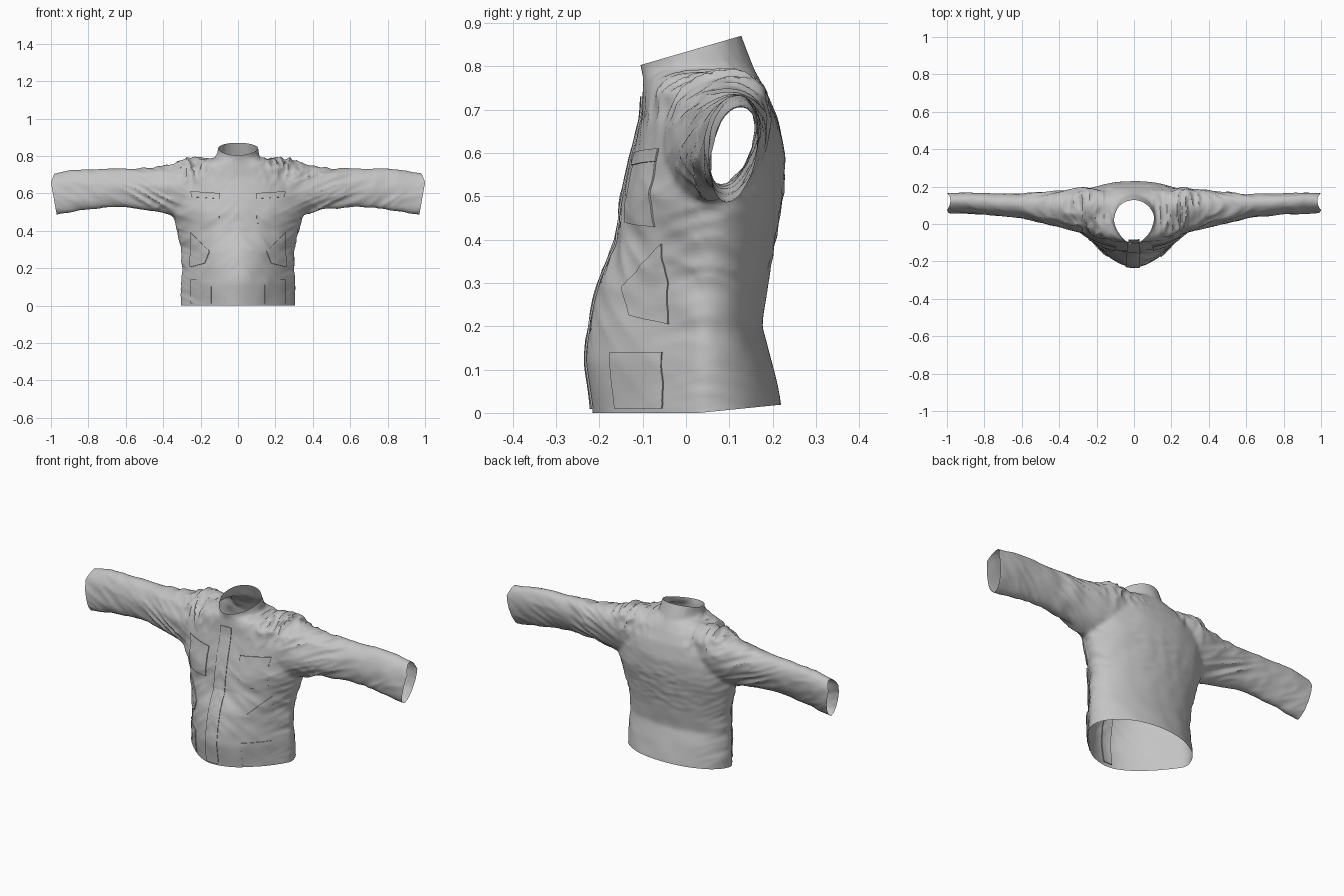
import bpy, bmesh, math
from mathutils import Vector, noise
from mathutils.bvhtree import BVHTree

if "Cube" in bpy.data.objects:
    bpy.data.objects.remove(bpy.data.objects["Cube"])

# One fabric colour
fabric = bpy.data.materials.new("grey fabric")
fabric.use_nodes = True
GREY = (0.55, 0.55, 0.55, 1)
fabric.diffuse_color = GREY
fabric.node_tree.nodes["Principled BSDF"].inputs["Base Color"].default_value = GREY
SIDES = 72


def make_object(name, bm):
    mesh = bpy.data.meshes.new(name)
    bm.to_mesh(mesh)
    bm.free()
    obj = bpy.data.objects.new(name, mesh)
    bpy.context.collection.objects.link(obj)
    mesh.materials.append(fabric)
    return obj


def loft(bm, rings):
    """Closed tube through rings of points."""
    loops = [[bm.verts.new(p) for p in ring] for ring in rings]
    for a, b in zip(loops, loops[1:]):
        for i in range(SIDES):
            j = (i + 1) % SIDES
            bm.faces.new((a[i], a[j], b[j], b[i]))
    bm.faces.new(loops[0])
    bm.faces.new(loops[-1])


def torso_ring(z, half, front, back, mid, taper):
    """Elliptical back; the front is a cosine bulge, narrower as taper grows."""
    pts = []
    for i in range(SIDES):
        a = math.tau * i / SIDES
        c, s = math.cos(a), math.sin(a)
        if s > 0:
            y = mid + s * (back - mid)
        else:
            y = mid - max(0, math.cos(c * math.pi / 2)) ** taper * (mid - front)
        pts.append((c * half, y, z))
    return pts


def sleeve_ring(side, x, front, back, low, high):
    """Ellipse that leans forward and narrows toward its underside."""
    pts = []
    for i in range(SIDES):
        a = math.tau * i / SIDES
        c, s = math.cos(a), math.sin(a)
        dz = (high - low) / 2 * s
        y = (front + back) / 2 + .14 * dz + (back - front) * .46 * c * (1 + .12 * s)
        pts.append((side * x, y, (low + high) / 2 + dz))
    return pts


# Torso and collar: height, half width, front, back, widest point, front taper
TORSO = [(-.05, .306, -.210, .228, .04, .83), (.03, .306, -.218, .218, .04, .83),
         (.12, .304, -.231, .198, .04, .83), (.2, .302, -.222, .176, .04, .83),
         (.3, .304, -.199, .19, .05, .78), (.4, .326, -.156, .206, .06, .63),
         (.5, .352, -.144, .226, .07, .48), (.6, .35, -.121, .228, .08, .46),
         (.68, .34, -.104, .213, .08, .46), (.74, .30, -.099, .186, .07, .5),
         (.775, .20, -.097, .166, .05, .65), (.79, .118, -.102, .157, .03, .7),
         (.95, .085, -.145, .10, .02, .7)]
# Sleeves: distance out, front, back, bottom, top
SLEEVE = [(.12, -.03, .18, .50, .78), (.27, -.06, .2, .465, .788),
          (.36, -.035, .187, .488, .752), (.45, -.007, .172, .51, .737),
          (.6, .028, .162, .53, .730), (.75, .043, .162, .521, .733),
          (.9, .053, .166, .496, .722), (1.06, .056, .164, .468, .692)]

raw = bmesh.new()
loft(raw, [torso_ring(*s) for s in TORSO])
for side in (-1, 1):
    loft(raw, [sleeve_ring(side, *s) for s in SLEEVE])
bmesh.ops.recalc_face_normals(raw, faces=raw.faces)
jacket = make_object("jacket_shell", raw)

# Fuse the tubes into one skin
remesh = jacket.modifiers.new("fuse", "REMESH")
remesh.mode = "VOXEL"
remesh.voxel_size = 0.009
fused = bpy.data.meshes.new_from_object(
    jacket.evaluated_get(bpy.context.evaluated_depsgraph_get()))
jacket.modifiers.clear()
bm = bmesh.new()
bm.from_mesh(fused)
bpy.data.meshes.remove(fused)
for _ in range(4):
    bmesh.ops.smooth_vert(bm, verts=bm.verts, factor=0.5,
                          use_axis_x=True, use_axis_y=True, use_axis_z=True)
bm.normal_update()


def bump(value, centre, width):
    return math.exp(-((value - centre) / width) ** 2)


def crease(x, y, z):
    """Sharp-valleyed noise, about -1 to 1."""
    return 1 - 3 * abs(noise.noise(Vector((x, y, z))))


def wrinkle(p):
    x = abs(p.x)
    d = .003 * noise.noise(p * 11)
    # bunched cloth over the shoulders
    d += .012 * bump(x, .24, .12) * bump(p.z, .77, .09) * crease(p.x * 22, p.y * 9, p.z * 14)
    # folds fanning from the armpits along the sleeves
    fold = p.z - .45 * x
    d += .007 * bump(x, .48, .17) * crease(p.x * 4, p.y * 6 + 5, fold * 24)
    d += .003 * bump(x, .85, .2) * crease(p.x * 7, p.y * 5, fold * 18)
    # drag lines on the front, ripples on the back
    if p.y < .03:
        d += .004 * bump(p.z, .38, .22) * crease(x * 6, 3, (p.z + .8 * x) * 12)
    else:
        d += .004 * bump(x, 0, .25) * bump(p.z, .45, .13) * noise.noise(Vector((p.x * 16, 7, p.z * 40)))
    return d


moves = [(v, v.normal * wrinkle(v.co)) for v in bm.verts]
for v, move in moves:
    v.co += move


# Open the hem, collar and cuffs
def trim(point, normal):
    bmesh.ops.bisect_plane(bm, geom=bm.verts[:] + bm.edges[:] + bm.faces[:],
                           plane_co=point, plane_no=normal, clear_outer=True)


trim((0, 0, 0), (0, 0, -1))
trim((0, .03, 0), (0, .1, -1))
trim((0, -.115, .80), (0, -.29, 1))
for side in (-1, 1):
    trim((side * .97, 0, .49), (side, 0, -.18))
    trim((side, 0, .66), (side, 0, .4))
bm.normal_update()
skin = BVHTree.FromBMesh(bm)
bm.to_mesh(jacket.data)
bm.free()
parts = [jacket]


def panel(name, corners, lift=.006, steps=20):
    """Thin patch laid on the front; corners are x, z pairs in order."""
    a, b, c, d = [Vector(k) for k in corners]
    pb = bmesh.new()
    grid = []
    for i in range(steps + 1):
        row = []
        for j in range(steps + 1):
            q = a.lerp(b, i / steps).lerp(d.lerp(c, i / steps), j / steps)
            hit, normal, _, _ = skin.ray_cast(Vector((q.x, -1, q.y)), Vector((0, 1, 0)))
            row.append(pb.verts.new(hit + normal * lift))
        grid.append(row)
    for i in range(steps):
        for j in range(steps):
            pb.faces.new((grid[i][j], grid[i + 1][j], grid[i + 1][j + 1], grid[i][j + 1]))
    obj = make_object(name, pb)
    solid = obj.modifiers.new("cloth thickness", "SOLIDIFY")
    solid.thickness = .004
    solid.offset = -1
    parts.append(obj)


# Front flap, its inner facing, and pockets
panel("front_placket", [(-.045, .01), (.03, .01), (.03, .73), (-.035, .73)], steps=50)
panel("inner_facing", [(-.03, .01), (.03, .01), (.03, .76), (-.03, .76)], lift=-.012, steps=50)
for side, label in ((-1, "right"), (1, "left")):
    def mirrored(*pts):
        pts = [(side * x, z) for x, z in pts]
        return pts if side > 0 else [pts[1], pts[0], pts[3], pts[2]]
    panel(label + "_chest_pocket", mirrored((.10, .44), (.24, .43), (.24, .58), (.10, .58)))
    panel(label + "_chest_flap", mirrored((.095, .57), (.245, .58), (.25, .61), (.095, .60)), lift=.009)
    panel(label + "_hand_pocket", mirrored((.175, .225), (.255, .205), (.25, .39), (.15, .29)))
    panel(label + "_hem_patch", mirrored((.14, .01), (.25, .01), (.25, .14), (.14, .14)), lift=.005)

# Soft shading with crisp edges
for obj in bpy.context.view_layer.objects:
    obj.select_set(obj in parts)
bpy.context.view_layer.objects.active = jacket
bpy.ops.object.shade_smooth_by_angle(angle=math.radians(35))
